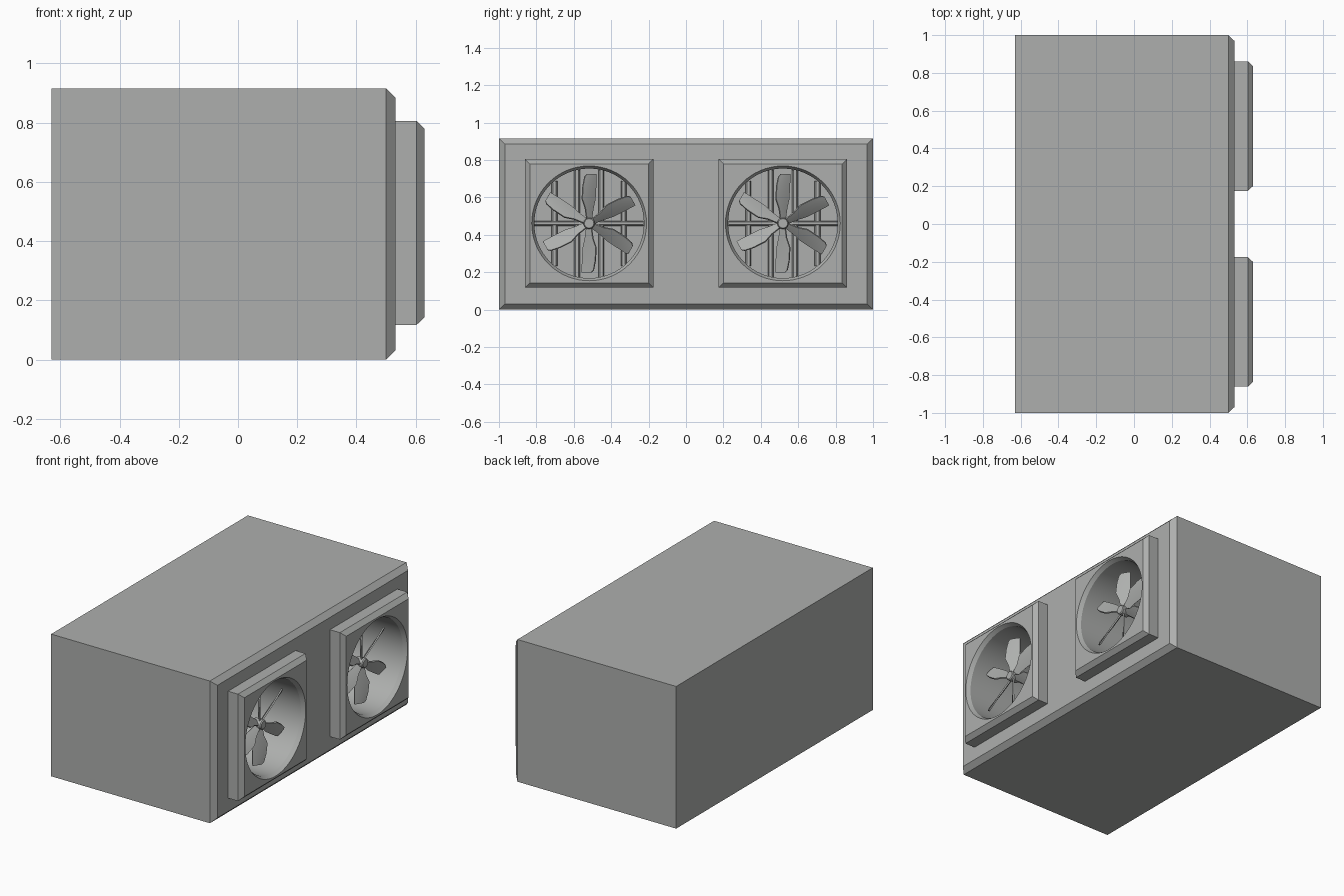
import bpy, bmesh, math
from mathutils import Matrix, Vector

if "Cube" in bpy.data.objects:
    bpy.data.objects.remove(bpy.data.objects["Cube"])

grey = bpy.data.materials.new("grey_metal")
grey.diffuse_color = (0.42, 0.43, 0.42, 1)
grey.use_nodes = True
grey.node_tree.nodes["Principled BSDF"].inputs["Base Color"].default_value = grey.diffuse_color

FAN_Y, FAN_Z = 0.518, 0.461      # fan centres
FLOOR_X = 0.10                   # back of the round ducts
SIDES = 64


def make(name, bm):
    bmesh.ops.recalc_face_normals(bm, faces=bm.faces)
    me = bpy.data.meshes.new(name)
    bm.to_mesh(me)
    bm.free()
    me.materials.append(grey)
    ob = bpy.data.objects.new(name, me)
    bpy.context.collection.objects.link(ob)
    return ob


def loft(bm, rings):
    """Bridge closed rings of points and cap both ends."""
    rows = [[bm.verts.new(p) for p in r] for r in rings]
    n = len(rows[0])
    for a, b in zip(rows, rows[1:]):
        for i in range(n):
            j = (i + 1) % n
            bm.faces.new((a[i], a[j], b[j], b[i]))
    bm.faces.new(rows[0])
    bm.faces.new(rows[-1])


def rect(x, cy, cz, hy, hz):
    return [(x, cy + sy * hy, cz + sz * hz)
            for sy, sz in ((-1, -1), (1, -1), (1, 1), (-1, 1))]


def circle(x, r, cy, cz, n=SIDES):
    return [(x, cy + r * math.cos(2 * math.pi * i / n),
             cz + r * math.sin(2 * math.pi * i / n)) for i in range(n)]


def chamfered_box(name, x0, x1, x2, cy, cz, hy, hz, inset):
    bm = bmesh.new()
    loft(bm, [rect(x0, cy, cz, hy, hz), rect(x1, cy, cz, hy, hz),
              rect(x2, cy, cz, hy - inset, hz - inset)])
    return make(name, bm)


def lathe(name, profile, cy, cz, n=SIDES):
    bm = bmesh.new()
    loft(bm, [circle(x, r, cy, cz, n) for x, r in profile])
    return make(name, bm)


def activate(ob):
    bpy.ops.object.select_all(action='DESELECT')
    ob.select_set(True)
    bpy.context.view_layer.objects.active = ob


def cut(ob, cutter):
    m = ob.modifiers.new("duct", 'BOOLEAN')
    m.operation, m.solver, m.object = 'DIFFERENCE', 'EXACT', cutter
    activate(ob)
    bpy.ops.object.modifier_apply(modifier=m.name)


def smooth(ob):
    activate(ob)
    bpy.ops.object.shade_smooth_by_angle(angle=math.radians(25))


def fan_blades(name, cy, cz):
    """Six pitched, slightly cambered paddles."""
    # radius, left edge, right edge, pitch slope
    stations = [(0.022, -0.013, 0.013, 0.9), (0.08, -0.021, 0.021, 0.85),
                (0.13, -0.038, 0.032, 0.8), (0.20, -0.034, 0.036, 0.7),
                (0.25, -0.024, 0.038, 0.62), (0.263, -0.012, 0.037, 0.6)]
    bm = bmesh.new()
    for k in range(6):
        rot = Matrix.Rotation(k * math.pi / 3, 4, 'X')
        rows = []
        for r, a, b, slope in stations:
            row = []
            for i in range(6):
                t = i / 5
                c = a + (b - a) * t
                camber = 0.025 * (b - a) * 4 * t * (1 - t)
                p = rot @ Vector((0.515 - slope * c + camber, c, r))
                row.append(bm.verts.new(p + Vector((0, cy, cz)) - rot @ Vector((0, 0, 0))))
            rows.append(row)
        for ra, rb in zip(rows, rows[1:]):
            for i in range(5):
                bm.faces.new((ra[i], ra[i + 1], rb[i + 1], rb[i]))
    ob = make(name, bm)
    m = ob.modifiers.new("thickness", 'SOLIDIFY')
    m.thickness, m.offset = 0.009, 0
    activate(ob)
    bpy.ops.object.modifier_apply(modifier=m.name)
    smooth(ob)


def bars(name, cy, cz):
    """Grille on the duct floor: four uprights and one cross bar."""
    bm = bmesh.new()
    x0, x1, x2 = FLOOR_X - 0.01, FLOOR_X + 0.02, FLOOR_X + 0.03
    for off in (-0.185, -0.065, 0.065, 0.185):
        h = math.sqrt(0.293 ** 2 - off ** 2)
        loft(bm, [rect(x0, cy + off, cz, 0.015, h), rect(x1, cy + off, cz, 0.015, h),
                  rect(x2, cy + off, cz, 0.008, h)])
    loft(bm, [rect(x0, cy, cz, 0.292, 0.013), rect(x1 + 0.005, cy, cz, 0.292, 0.013),
              rect(x2 + 0.005, cy, cz, 0.292, 0.007)])
    make(name, bm)


# cabinet with chamfered front rim
cabinet = chamfered_box("cabinet", -0.63, 0.50, 0.532, 0, 0.4575, 1.0, 0.4575, 0.031)

for side, cy in (("left", -FAN_Y), ("right", FAN_Y)):
    # square fan housing
    housing = chamfered_box(side + "_fan_housing", 0.52, 0.603, 0.63,
                            cy, FAN_Z, 0.343, 0.344, 0.026)
    # round duct with a flared lip
    cutter = lathe(side + "_duct_cutter", [(FLOOR_X, 0.293), (0.605, 0.293),
                                           (0.63, 0.307), (0.70, 0.307)], cy, FAN_Z)
    cutter.hide_render = True
    cut(cabinet, cutter)
    cut(housing, cutter)
    bpy.data.objects.remove(cutter)
    smooth(housing)
    # grille, shaft, hub and blades
    bars(side + "_grille", cy, FAN_Z)
    smooth(lathe(side + "_fan_shaft", [(FLOOR_X - 0.01, 0.018), (0.50, 0.018)], cy, FAN_Z, 24))
    smooth(lathe(side + "_fan_hub", [(0.485, 0.03), (0.54, 0.03), (0.546, 0.025)],
                 cy, FAN_Z, 24))
    fan_blades(side + "_fan_blades", cy, FAN_Z)

smooth(cabinet)
